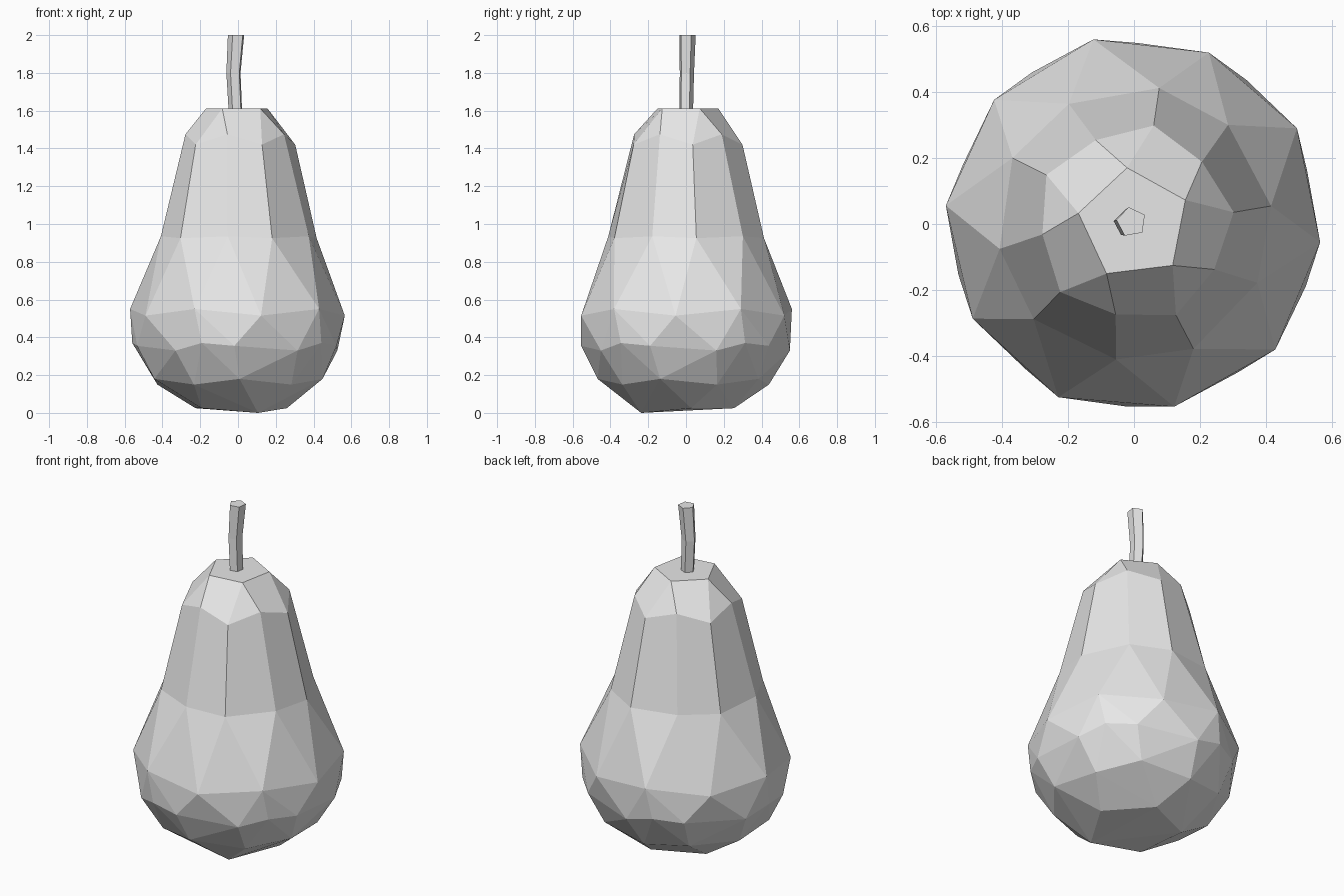
import bpy
import bmesh
from math import radians, cos, sin
from mathutils import Vector

cube = bpy.data.objects.get("Cube")
if cube:
    bpy.data.objects.remove(cube, do_unlink=True)

skin = bpy.data.materials.new("plain_grey")
skin.use_nodes = True
GREY = (0.8, 0.8, 0.8, 1)
skin.diffuse_color = GREY
skin.node_tree.nodes["Principled BSDF"].inputs["Base Color"].default_value = GREY


def five(bm, angle, radius, z, centre=(0, 0)):
    """Five vertices spaced evenly round the upright axis."""
    turns = [radians(angle + 72 * k) for k in range(5)]
    return [bm.verts.new((centre[0] + radius * cos(t),
                          centre[1] + radius * sin(t), z)) for t in turns]


def weave(a, b):
    return [v for pair in zip(a, b) for v in pair]


def finish(bm, name):
    bmesh.ops.recalc_face_normals(bm, faces=bm.faces[:])
    mesh = bpy.data.meshes.new(name)
    bm.to_mesh(mesh)
    bm.free()
    mesh.materials.append(skin)
    obj = bpy.data.objects.new(name, mesh)
    bpy.context.collection.objects.link(obj)
    return obj


# Fruit body: convex lower half up to the widest ring
bm = bmesh.new()
wide = weave(five(bm, -5.6, 0.568, 0.515), five(bm, 30.4, 0.574, 0.55))
lower = []
for angle, radius, z in ((-20, 0.555, 0.355), (17, 0.55, 0.33),
                         (34, 0.56, 0.37), (-17, 0.468, 0.18),
                         (22, 0.44, 0.15), (6, 0.26, 0.025)):
    lower += five(bm, angle, radius, z)
lower[-1].co.z = 0
bmesh.ops.convex_hull(bm, input=wide + lower)
rim = set(wide)
cap = [f for f in bm.faces if all(v in rim for v in f.verts)]
bmesh.ops.delete(bm, geom=cap, context='FACES')
inner = [e for e in bm.edges if not e.link_faces]
bmesh.ops.delete(bm, geom=inner, context='EDGES')

# Fruit body: tapering neck and five-sided flat top
waist = weave(five(bm, 7.5, 0.42, 0.925), five(bm, 46.5, 0.415, 0.935))
neck = weave(five(bm, 6.7, 0.305, 1.42), five(bm, 42.5, 0.28, 1.475))
top = five(bm, 25, 0.172, 1.612)
for i in range(10):
    j = (i + 1) % 10
    bm.faces.new((wide[i], wide[j], waist[i]))
    bm.faces.new((wide[j], waist[j], waist[i]))
    bm.faces.new((waist[i], waist[j], neck[j], neck[i]))
for k in range(5):
    n = (k + 1) % 5
    a, b, c = neck[2 * k], neck[2 * k + 1], neck[2 * n]
    bm.faces.new((a, b, top[k]))
    bm.faces.new((b, c, top[n], top[k]))
bm.faces.new(top)
finish(bm, "fruit_body")

# Bent five-sided stem
bm = bmesh.new()
rings = [five(bm, 28, r, z, c) for r, z, c in (
    (0.038, 1.6, (-0.012, 0)), (0.04, 1.8, (-0.022, 0.003)),
    (0.046, 2.0, (-0.008, 0.006)))]
for low, high in zip(rings, rings[1:]):
    for k in range(5):
        n = (k + 1) % 5
        bm.faces.new((low[k], low[n], high[n], high[k]))
bm.faces.new(rings[0])
bm.faces.new(rings[-1])
finish(bm, "stem")
